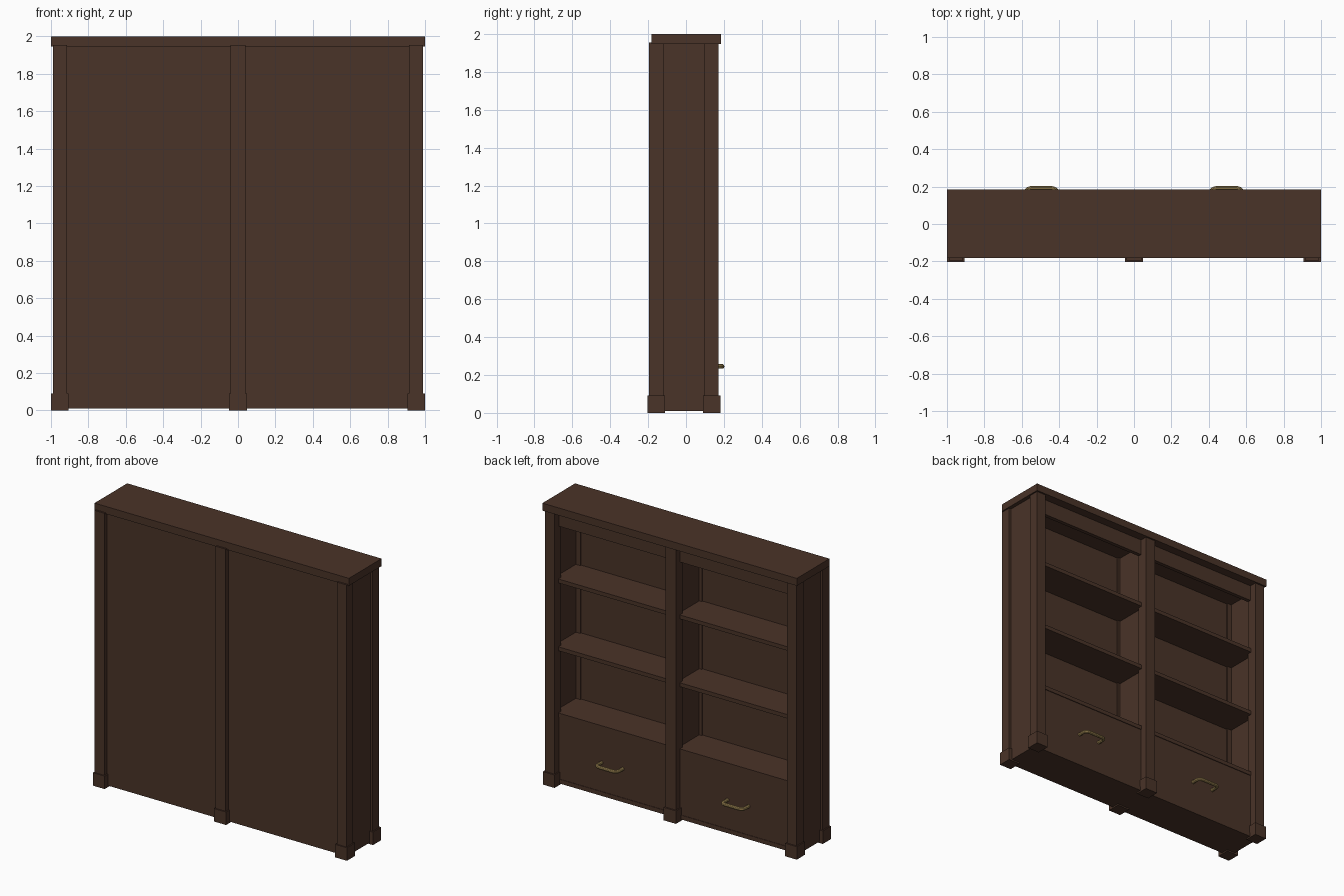
import bpy, math

if "Cube" in bpy.data.objects:
    bpy.data.objects.remove(bpy.data.objects["Cube"])

def material(name, rgb):
    m = bpy.data.materials.new(name)
    m.diffuse_color = (*rgb, 1)
    m.use_nodes = True
    m.node_tree.nodes["Principled BSDF"].inputs["Base Color"].default_value = m.diffuse_color
    return m

WOOD = material("dark_wood", (0.068, 0.033, 0.021))
BRASS = material("brass", (0.36, 0.25, 0.09))

def box(name, x, y, z):
    """Box from (min, max) ranges on each axis."""
    bpy.ops.mesh.primitive_cube_add(size=1, location=[sum(r) / 2 for r in (x, y, z)])
    ob = bpy.context.object
    ob.name = name
    ob.scale = [r[1] - r[0] for r in (x, y, z)]
    bpy.ops.object.transform_apply(location=False, rotation=False, scale=True)
    ob.data.materials.append(WOOD)
    return ob

def handle(cx):
    """Bent round bar pull with rounded corners."""
    front, back, half, r = 0.190, 0.12, 0.083, 0.028
    pts = [(-half, back)]
    for i in range(7):
        a = math.pi - i * math.pi / 12
        pts.append((-half + r + r * math.cos(a), front - r + r * math.sin(a)))
    pts += [(-px, py) for px, py in reversed(pts)]
    cu = bpy.data.curves.new("drawer_handle", 'CURVE')
    cu.dimensions = '3D'
    cu.bevel_depth = 0.0125
    cu.bevel_resolution = 3
    cu.use_fill_caps = True
    sp = cu.splines.new('POLY')
    sp.points.add(len(pts) - 1)
    for p, (px, py) in zip(sp.points, pts):
        p.co = (px + cx, py, 0.245, 1)
    ob = bpy.data.objects.new("drawer_handle", cu)
    bpy.context.collection.objects.link(ob)
    bpy.ops.object.select_all(action='DESELECT')
    ob.select_set(True)
    bpy.context.view_layer.objects.active = ob
    bpy.ops.object.convert(target='MESH')
    bpy.ops.object.shade_smooth_by_angle()
    ob = bpy.context.object
    ob.data.materials.clear()
    ob.data.materials.append(BRASS)

# Carcass: top slab, ceiling, floor, back, sides and divider
box("top_slab", (-1, 1), (-0.183, 0.184), (1.947, 2.0))
box("ceiling_board", (-0.96, 0.96), (-0.165, 0.11), (1.92, 1.947))
box("floor_board", (-0.96, 0.96), (-0.165, 0.125), (0.01, 0.04))
box("back_panel", (-0.96, 0.96), (-0.165, -0.13), (0.01, 1.947))
for s in (-1, 1):
    box("side_panel", sorted((s * 0.95, s * 0.972)), (-0.165, 0.1), (0.01, 1.947))
box("divider", (-0.02, 0.02), (-0.13, 0.1), (0.01, 1.947))

# Posts with plinth blocks, front and back
for cx in (-0.9525, 0, 0.9525):
    w = 0.04 if cx == 0 else 0.0375
    for y0, y1 in ((-0.195, -0.12), (0.097, 0.172)):
        box("post", (cx - w, cx + w), (y0, y1), (0, 1.955))
        box("post_plinth", (cx - w - 0.0085, cx + w + 0.0085),
            (y0 - 0.008, y1 + 0.010), (0, 0.092))

# Both bays: frieze, shelves, drawer front and handle
for s in (-1, 1):
    span = sorted((s * 0.02, s * 0.95))
    box("frieze", span, (0.095, 0.122), (1.835, 1.947))
    for z in (1.462, 0.98, 0.51):
        box("shelf", span, (-0.13, 0.127), (z - 0.028, z))
    box("drawer_front", span, (0.095, 0.122), (0.01, 0.482))
    handle(s * 0.495)
